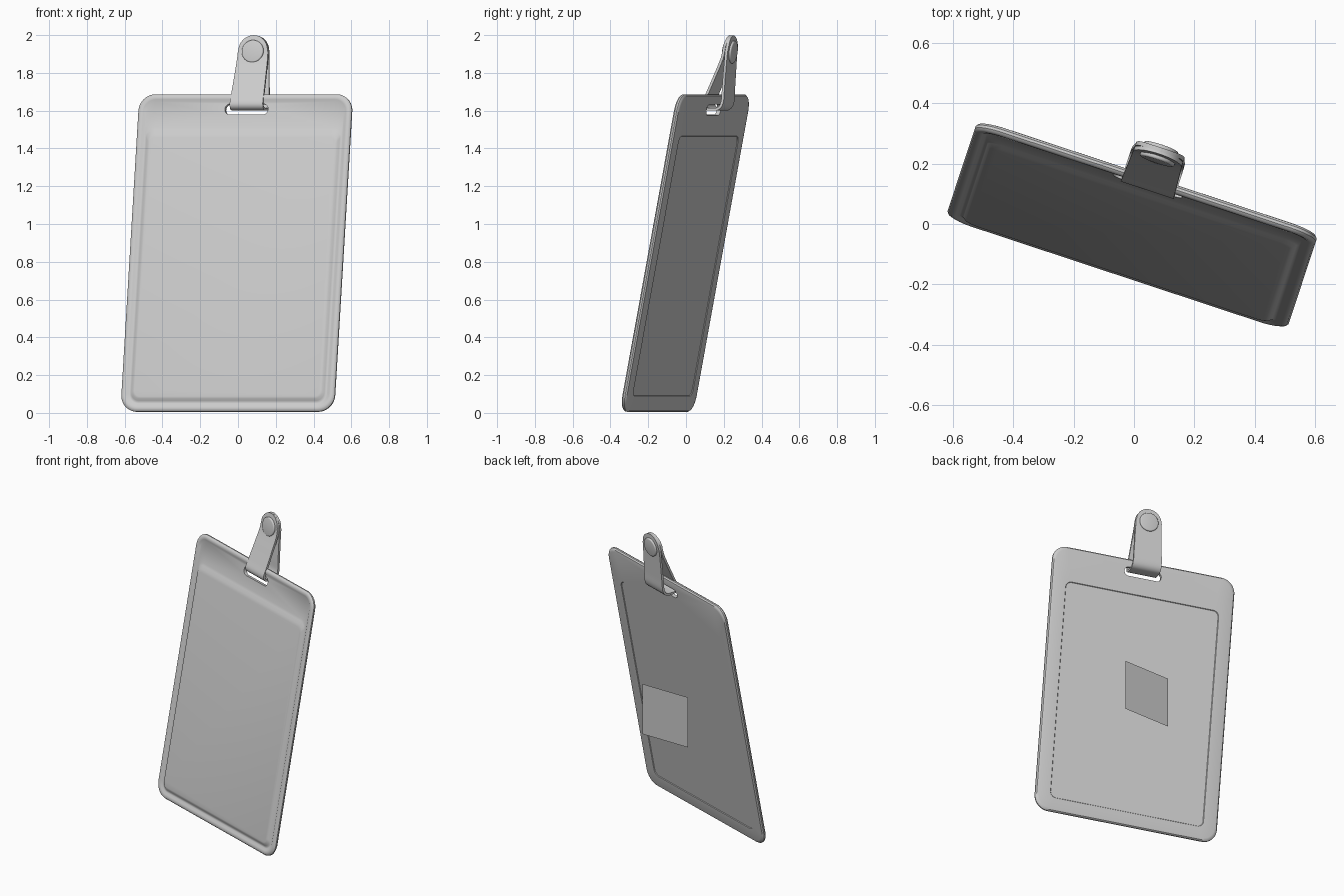
import bpy, bmesh, math
from mathutils import Matrix, Vector

if "Cube" in bpy.data.objects:
    bpy.data.objects.remove(bpy.data.objects["Cube"])

YAW = Matrix.Rotation(math.radians(-18.3), 4, 'Z')
TILT = Matrix.Rotation(math.radians(-10.8), 4, 'X')
CARD = Matrix.Translation((-0.056, -0.154, 0.006)) @ YAW @ TILT
LOOP = Matrix.Translation((0.052, 0.138, 0)) @ YAW
W, H = 1.19, 1.71


def finish(bm, name, matrix, smooth=True):
    bmesh.ops.recalc_face_normals(bm, faces=bm.faces)
    me = bpy.data.meshes.new(name)
    bm.to_mesh(me)
    bm.free()
    ob = bpy.data.objects.new(name, me)
    bpy.context.collection.objects.link(ob)
    ob.matrix_world = matrix
    if smooth:
        select(ob)
        bpy.ops.object.shade_smooth_by_angle(angle=math.radians(35))
    return ob


def select(ob):
    bpy.ops.object.select_all(action='DESELECT')
    ob.select_set(True)
    bpy.context.view_layer.objects.active = ob


def rounded_ring(bm, x0, x1, z0, z1, r, y, n=10):
    corners = [(x1 - r, z1 - r, 0), (x0 + r, z1 - r, 90), (x0 + r, z0 + r, 180), (x1 - r, z0 + r, 270)]
    ring = []
    for cx, cz, start in corners:
        for i in range(n + 1):
            a = math.radians(start + 90 * i / n)
            ring.append(bm.verts.new((cx + r * math.cos(a), y, cz + r * math.sin(a))))
    return ring


def loft(bm, rings):
    for a, b in zip(rings, rings[1:]):
        for i in range(len(a)):
            j = (i + 1) % len(a)
            bm.faces.new((a[i], a[j], b[j], b[i]))
    bm.faces.new(rings[0])
    bm.faces.new(rings[-1])


# Badge holder body: (side inset, bottom inset, top inset, radius, depth)
steps = [
    (0.097, 0.090, 0.225, 0.035, 0.010), (0.094, 0.087, 0.222, 0.038, 0.014),
    (0.020, 0.020, 0.020, 0.075, 0.014), (0.007, 0.007, 0.007, 0.085, 0.011),
    (0.000, 0.000, 0.000, 0.090, 0.003), (0.000, 0.000, 0.000, 0.090, -0.006),
    (0.005, 0.005, 0.005, 0.086, -0.013), (0.016, 0.016, 0.016, 0.078, -0.017),
    (0.030, 0.030, 0.030, 0.066, -0.015), (0.042, 0.042, 0.042, 0.056, -0.008),
    (0.050, 0.050, 0.180, 0.050, -0.008), (0.057, 0.058, 0.195, 0.045, -0.012),
    (0.066, 0.068, 0.215, 0.040, -0.020), (0.076, 0.078, 0.235, 0.035, -0.023),
]
bm = bmesh.new()
loft(bm, [rounded_ring(bm, -W / 2 + s, W / 2 - s, b, H - t, r, y) for s, b, t, r, y in steps])
holder = finish(bm, "badge_holder", CARD, smooth=False)

# Slot for the strap
bm = bmesh.new()
loft(bm, [rounded_ring(bm, -0.112, 0.128, 1.600, 1.658, 0.028, y) for y in (-0.2, 0.2)])
cutter = finish(bm, "slot_cutter", CARD, smooth=False)
cutter.hide_render = True
cut = holder.modifiers.new("slot", 'BOOLEAN')
cut.object = cutter
cut.solver = 'EXACT'
select(holder)
bpy.ops.object.modifier_apply(modifier=cut.name)
bpy.data.objects.remove(cutter)
bpy.ops.object.shade_smooth_by_angle(angle=math.radians(35))

# Strap: ribbon folded through the slot, rounded at both tips (depth, height)
path = [Vector(p) for p in [
    (0.106, 1.998), (0.096, 1.95), (0.084, 1.88), (0.042, 1.78), (0.002, 1.69), (-0.020, 1.640),
    (-0.010, 1.614), (0.025, 1.607), (0.065, 1.612), (0.086, 1.645), (0.092, 1.72),
    (0.104, 1.88), (0.112, 1.95), (0.114, 1.998)]]


def spline(t):
    s = t * (len(path) - 1)
    i = min(int(s), len(path) - 2)
    f = s - i
    b, c = path[i], path[i + 1]
    a = path[i - 1] if i else b * 2 - c
    d = path[i + 2] if i + 2 < len(path) else c * 2 - b
    return 0.5 * (2 * b + (c - a) * f + (2 * a - 5 * b + 4 * c - d) * f ** 2 + (3 * b - a - 3 * c + d) * f ** 3)


bm = bmesh.new()
N, TIP = 110, 0.081
prev = None
for i in range(N + 1):
    y, z = spline((1 - math.cos(math.pi * i / N)) / 2)
    d = 1.998 - z
    half = TIP + 0.012 * d / 0.39
    if d < TIP:
        half = max(0.004, math.sqrt(max(0, TIP ** 2 - (TIP - d) ** 2)))
    pair = [bm.verts.new((half * s, y, z)) for s in (-1, 1)]
    if prev:
        bm.faces.new((prev[0], prev[1], pair[1], pair[0]))
    prev = pair
strap = finish(bm, "strap", LOOP)
thick = strap.modifiers.new("thickness", 'SOLIDIFY')
thick.thickness = 0.014
thick.offset = 0
select(strap)
bpy.ops.object.modifier_apply(modifier=thick.name)
bpy.ops.object.shade_smooth_by_angle(angle=math.radians(35))

# Snap button through both strap ends
bm = bmesh.new()
bmesh.ops.create_cone(bm, cap_ends=True, segments=40, radius1=0.06, radius2=0.06, depth=0.052)
rims = [e for e in bm.edges if abs(e.verts[0].co.z - e.verts[1].co.z) < 1e-5]
bmesh.ops.bevel(bm, geom=rims, offset=0.007, segments=3, profile=0.5, affect='EDGES')
finish(bm, "snap_button", LOOP @ Matrix.Translation((0, 0.099, 1.912)) @ Matrix.Rotation(math.radians(83), 4, 'X'))

# Thin square label floating behind the holder
bm = bmesh.new()
bmesh.ops.create_grid(bm, x_segments=1, y_segments=1, size=0.168)
finish(bm, "back_label", Matrix.Translation((0.037, 0.166, 0.76)) @ Matrix.Rotation(math.radians(-90), 4, 'X'), smooth=False)
